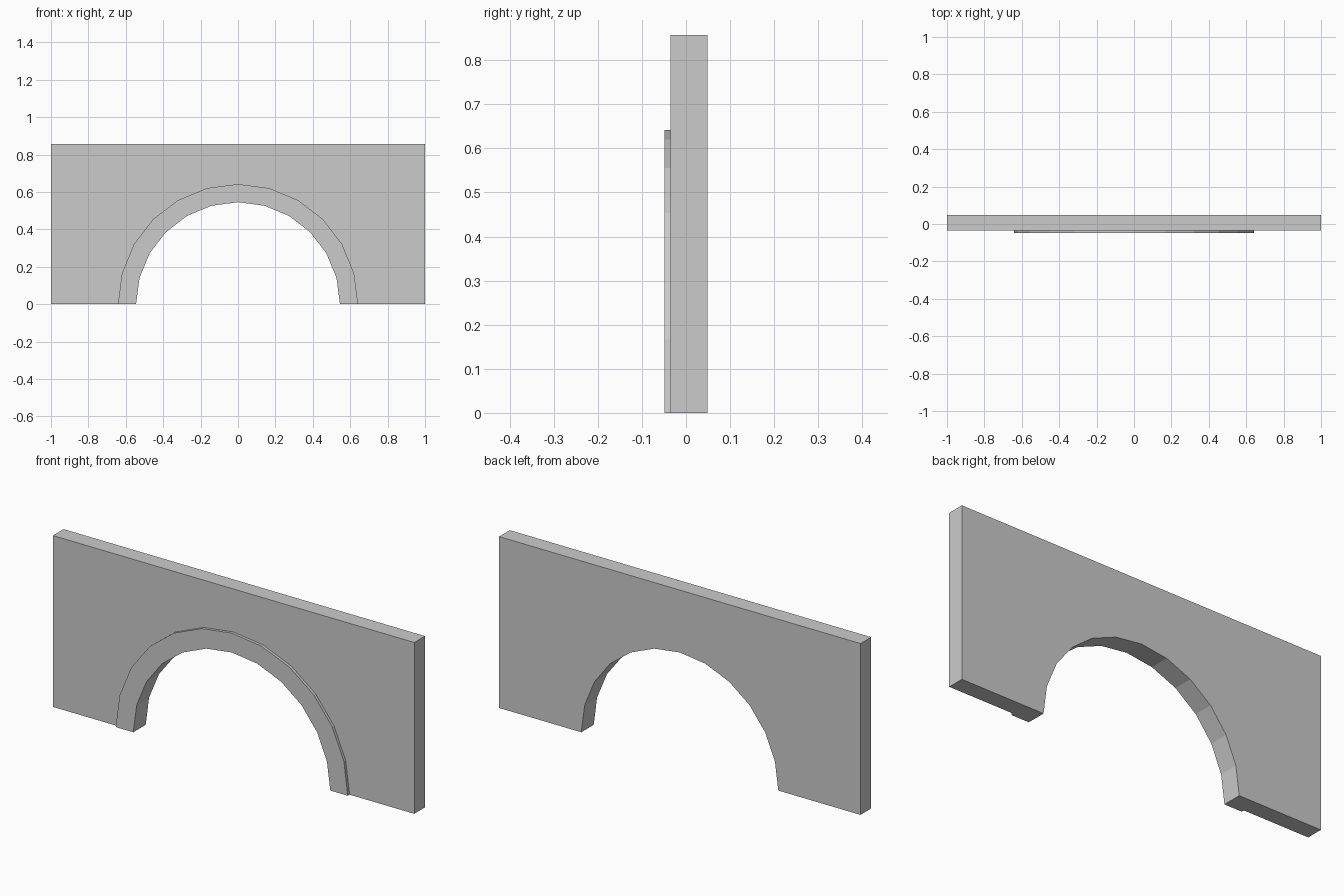
import bpy
from math import cos, sin, pi

if "Cube" in bpy.data.objects:
    bpy.data.objects.remove(bpy.data.objects["Cube"])

HEIGHT, HALF = 0.857, 1.0
OUTER, INNER, STEPS = 0.642, 0.545, 12
BACK, WALL_FRONT, TRIM_FRONT = 0.049, -0.035, -0.049


def arc(radius, start, end):
    return [(radius * cos(pi * i / STEPS), radius * sin(pi * i / STEPS))
            for i in range(start, end + 1)]


def strip(name, row_a, row_b, front, back):
    """Closed solid filling the band between two matching x-z rows."""
    n = len(row_a)
    verts = [(x, y, z) for y in (front, back) for row in (row_a, row_b) for x, z in row]
    fa, fb, ba, bb = 0, n, 2 * n, 3 * n
    faces = []
    for i in range(n - 1):
        j = i + 1
        faces += [(fa + i, fa + j, fb + j, fb + i), (ba + i, bb + i, bb + j, ba + j),
                  (fa + i, ba + i, ba + j, fa + j), (fb + i, fb + j, bb + j, bb + i)]
    for i in (0, n - 1):
        faces.append((fa + i, fb + i, bb + i, ba + i))
    mesh = bpy.data.meshes.new(name)
    mesh.from_pydata(verts, [], faces)
    obj = bpy.data.objects.new(name, mesh)
    bpy.context.collection.objects.link(obj)
    # consistent outward normals
    import bmesh
    bm = bmesh.new()
    bm.from_mesh(mesh)
    bmesh.ops.remove_doubles(bm, verts=bm.verts, dist=1e-5)
    bmesh.ops.recalc_face_normals(bm, faces=bm.faces)
    bm.to_mesh(mesh)
    bm.free()
    return obj


# Raised arch surround, full depth
strip("arch_surround", arc(INNER, 0, STEPS), arc(OUTER, 0, STEPS), TRIM_FRONT, BACK)

# Wall panel above the arch
strip("lintel", [(-OUTER, OUTER), (OUTER, OUTER)],
      [(-OUTER, HEIGHT), (OUTER, HEIGHT)], WALL_FRONT, BACK)

for side, s in (("right", 1), ("left", -1)):
    # Side pier
    strip(f"{side}_pier", [(s * OUTER, 0), (s * HALF, 0)],
          [(s * OUTER, HEIGHT), (s * HALF, HEIGHT)], WALL_FRONT, BACK)
    # Spandrel between arch and pier
    curve = [(s * x, z) for x, z in arc(OUTER, 0, STEPS // 2)]
    edge = [(s * OUTER, z) for x, z in curve]
    strip(f"{side}_spandrel", curve, edge, WALL_FRONT, BACK)
